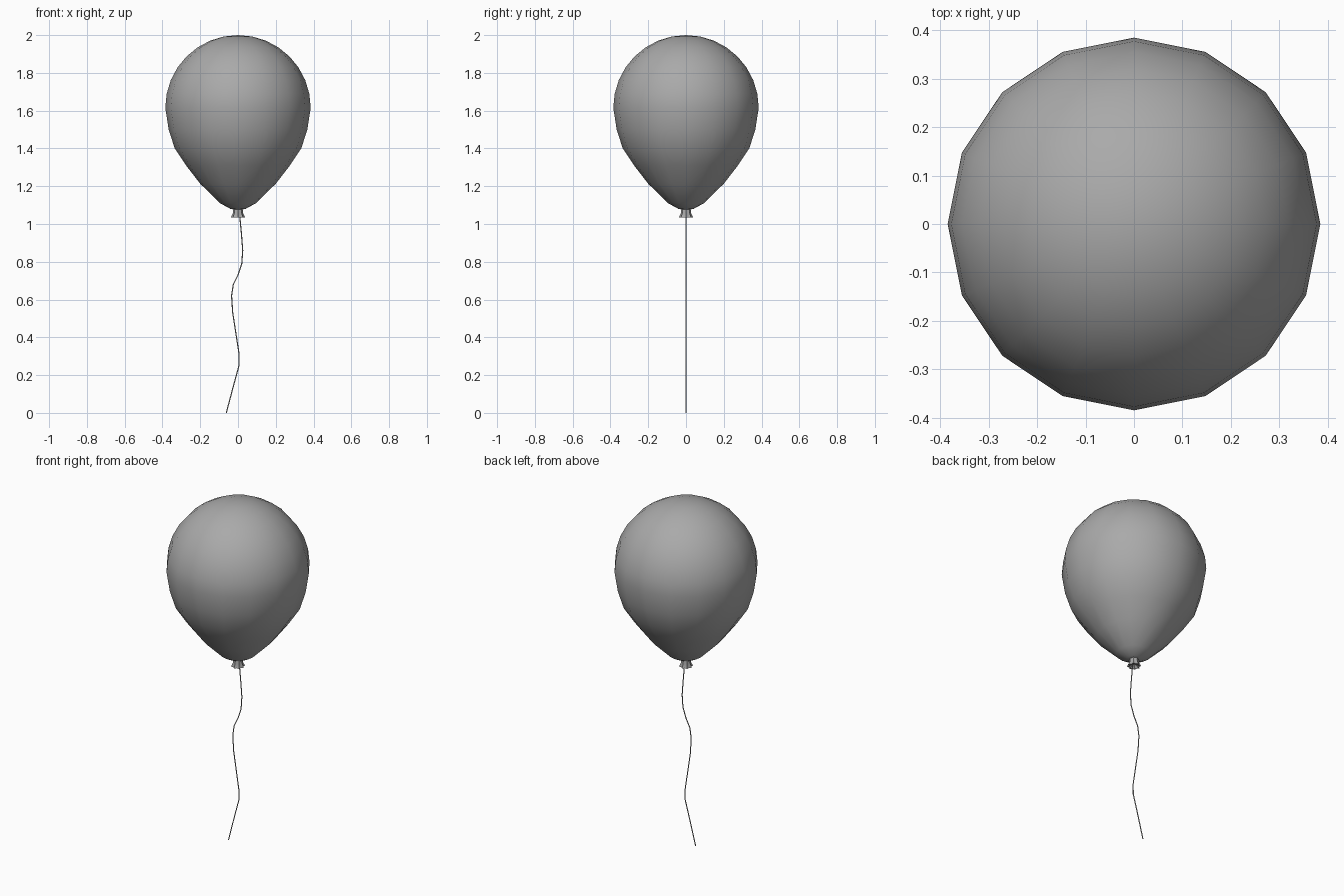
import bpy, bmesh, math
from mathutils import Vector

cube = bpy.data.objects.get("Cube")
if cube:
    bpy.data.objects.remove(cube)

grey = bpy.data.materials.new("balloon_grey")
grey.use_nodes = True
colour = (0.4, 0.4, 0.4, 1)
grey.diffuse_color = colour
grey.node_tree.nodes["Principled BSDF"].inputs["Base Color"].default_value = colour


def lathe(name, profile, sides, wave=None, angle=60):
    """Spin (radius, z) points about z; zero radius closes an end."""
    bm = bmesh.new()
    rings = []
    for i, (r, z) in enumerate(profile):
        if r == 0:
            rings.append([bm.verts.new((0, 0, z))] * sides)
            continue
        ring = []
        for s in range(sides):
            a = math.tau * s / sides
            k = 1 + (wave[i] * math.cos(sides / 2 * a) if wave else 0)
            ring.append(bm.verts.new((r * k * math.cos(a), r * k * math.sin(a), z)))
        rings.append(ring)
    for low, high in zip(rings, rings[1:]):
        for s in range(sides):
            t = (s + 1) % sides
            corners = dict.fromkeys((low[s], low[t], high[t], high[s]))
            bm.faces.new(list(corners))
    bmesh.ops.recalc_face_normals(bm, faces=bm.faces)
    mesh = bpy.data.meshes.new(name)
    bm.to_mesh(mesh)
    bm.free()
    return finish(name, mesh, angle)


def finish(name, data, angle):
    obj = bpy.data.objects.new(name, data)
    bpy.context.collection.objects.link(obj)
    data.materials.append(grey)
    bpy.ops.object.select_all(action='DESELECT')
    obj.select_set(True)
    bpy.context.view_layer.objects.active = obj
    if obj.type == 'MESH':
        bpy.ops.object.shade_smooth_by_angle(angle=math.radians(angle))
    return obj


# Balloon body: tapering lower half under a round dome
R, MID = 0.385, 1.615
body = [(0, 1.073), (0.04, 1.08), (0.095, 1.11), (0.2, 1.213), (0.275, 1.31),
        (0.335, 1.40), (0.367, 1.5)]
steps = 8
body += [(R * math.cos(a), MID + R * math.sin(a))
         for a in (math.pi / 2 * i / steps for i in range(steps))]
body.append((0, 2.0))
lathe("balloon_body", body, 16)

# Tied knot: pinched neck with a fluted, flared lip
knot = [(0.02, 1.085), (0.025, 1.07), (0.024, 1.058), (0.033, 1.035),
        (0.027, 1.034), (0.012, 1.05), (0, 1.052)]
lathe("balloon_knot", knot, 16, wave=[0, 0.08, 0.1, 0.14, 0.14, 0, 0], angle=40)

# String: a thin wavy cord hanging in the x-z plane
path = [(0.008, 1.055), (0.018, 0.95), (0.025, 0.86), (0.02, 0.79), (0, 0.73),
        (-0.025, 0.68), (-0.034, 0.62), (-0.028, 0.53), (-0.008, 0.4),
        (0.006, 0.31), (0.005, 0.25), (-0.025, 0.14), (-0.062, 0)]
sides = 6
bm = bmesh.new()
rings = []
for x, z in path:
    rings.append([bm.verts.new(Vector((x, 0, z)) + 0.003 * Vector(
        (math.cos(math.tau * s / sides), math.sin(math.tau * s / sides), 0)))
        for s in range(sides)])
for a, b in zip(rings, rings[1:]):
    for s in range(sides):
        t = (s + 1) % sides
        bm.faces.new((a[s], a[t], b[t], b[s]))
bm.faces.new(rings[0])
bm.faces.new(rings[-1])
bmesh.ops.recalc_face_normals(bm, faces=bm.faces)
string = bpy.data.meshes.new("string")
bm.to_mesh(string)
bm.free()
finish("string", string, 60)
